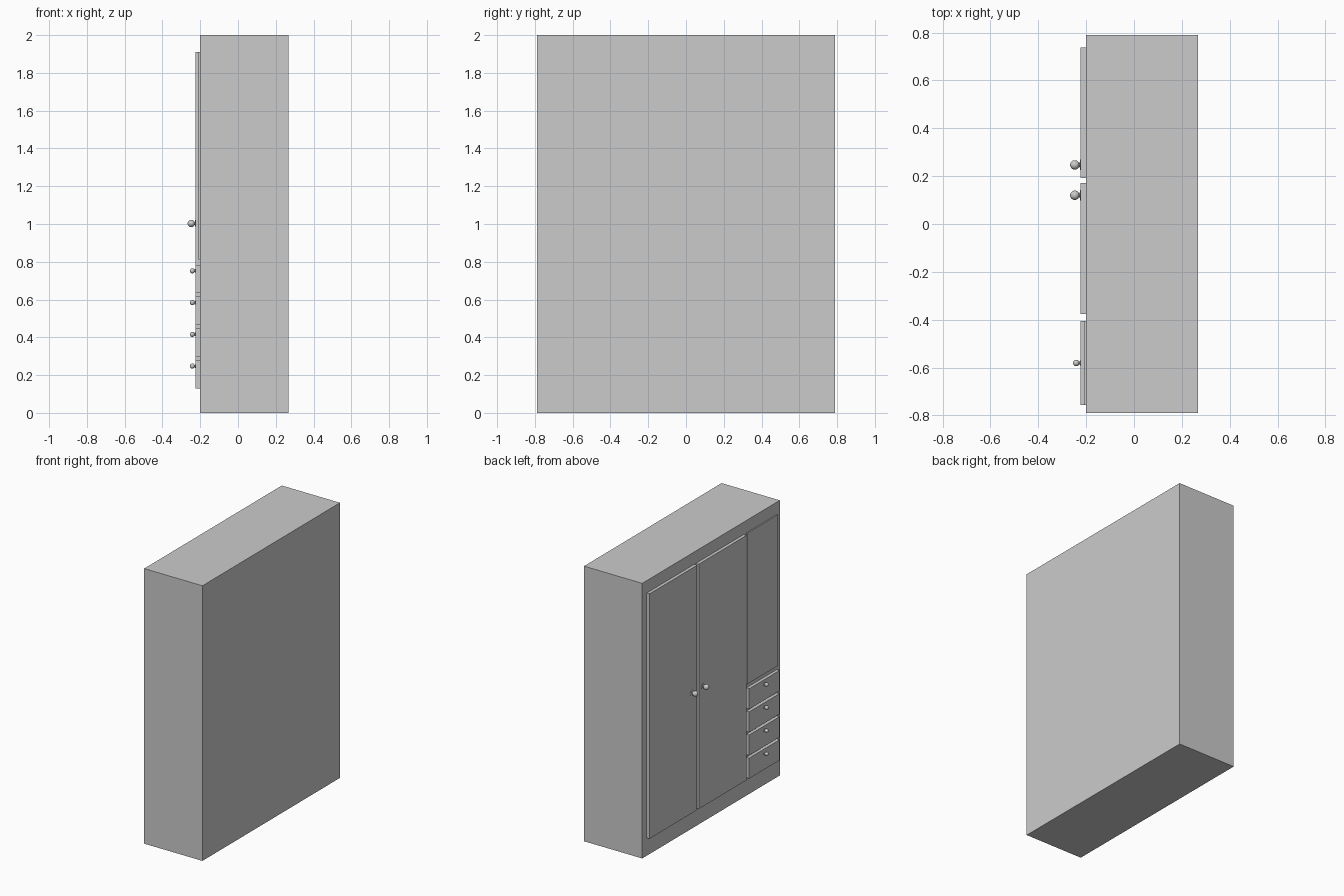
import bpy, bmesh, math
from mathutils import Matrix

if "Cube" in bpy.data.objects:
    bpy.data.objects.remove(bpy.data.objects["Cube"])

BODY_FRONT = -0.201   # the doors are on the -x side
DOOR_FRONT = -0.224


def box(name, x, y, z):
    bm = bmesh.new()
    size = [b - a for a, b in (x, y, z)]
    mid = [(a + b) / 2 for a, b in (x, y, z)]
    bmesh.ops.create_cube(bm, size=1, matrix=Matrix.Translation(mid) @ Matrix.Diagonal((*size, 1)))
    me = bpy.data.meshes.new(name)
    bm.to_mesh(me)
    bm.free()
    ob = bpy.data.objects.new(name, me)
    bpy.context.collection.objects.link(ob)
    return ob


def knob(name, y, z, ball, flange, neck, length):
    # profile as (distance from the door, radius), turned around the x axis
    centre = length - ball
    start = math.asin(neck / ball)
    prof = [(-0.001, 0), (-0.001, flange), (0.002, flange), (0.003, neck)]
    for i in range(13):
        a = start + (math.pi - start) * i / 12
        prof.append((centre - ball * math.cos(a), max(ball * math.sin(a), 0)))
    bm = bmesh.new()
    vs = [bm.verts.new((-d, r, 0)) for d, r in prof]
    es = [bm.edges.new(p) for p in zip(vs, vs[1:])]
    bmesh.ops.spin(bm, geom=vs + es, cent=(0, 0, 0), axis=(1, 0, 0),
                   angle=math.tau, steps=24)
    bmesh.ops.remove_doubles(bm, verts=bm.verts, dist=1e-5)
    bmesh.ops.recalc_face_normals(bm, faces=bm.faces)
    me = bpy.data.meshes.new(name)
    bm.to_mesh(me)
    bm.free()
    ob = bpy.data.objects.new(name, me)
    ob.location = (DOOR_FRONT, y, z)
    bpy.context.collection.objects.link(ob)
    bpy.ops.object.select_all(action='DESELECT')
    ob.select_set(True)
    bpy.context.view_layer.objects.active = ob
    bpy.ops.object.shade_smooth_by_angle(angle=math.radians(40))


# cabinet body
box("cabinet_body", (BODY_FRONT, 0.267), (-0.79, 0.79), (0, 2))

# two tall doors with large knobs
thick = (DOOR_FRONT, BODY_FRONT)
for side, y, ky in (("left", (0.192, 0.738), 0.247), ("right", (-0.376, 0.172), 0.12)):
    box(f"{side}_door", thick, y, (0.13, 1.91))
    knob(f"{side}_door_knob", ky, 1.003, 0.0195, 0.022, 0.008, 0.043)

# thin panel above the drawers
column = (-0.756, -0.406)
box("upper_panel", (-0.209, BODY_FRONT), column, (0.812, 1.91))

# stack of four drawers with small knobs
for i in range(4):
    z = 0.13 + 0.168 * i
    box(f"drawer_{i + 1}", thick, column, (z, z + 0.149))
    knob(f"drawer_knob_{i + 1}", -0.581, z + 0.118, 0.0135, 0.011, 0.006, 0.031)
